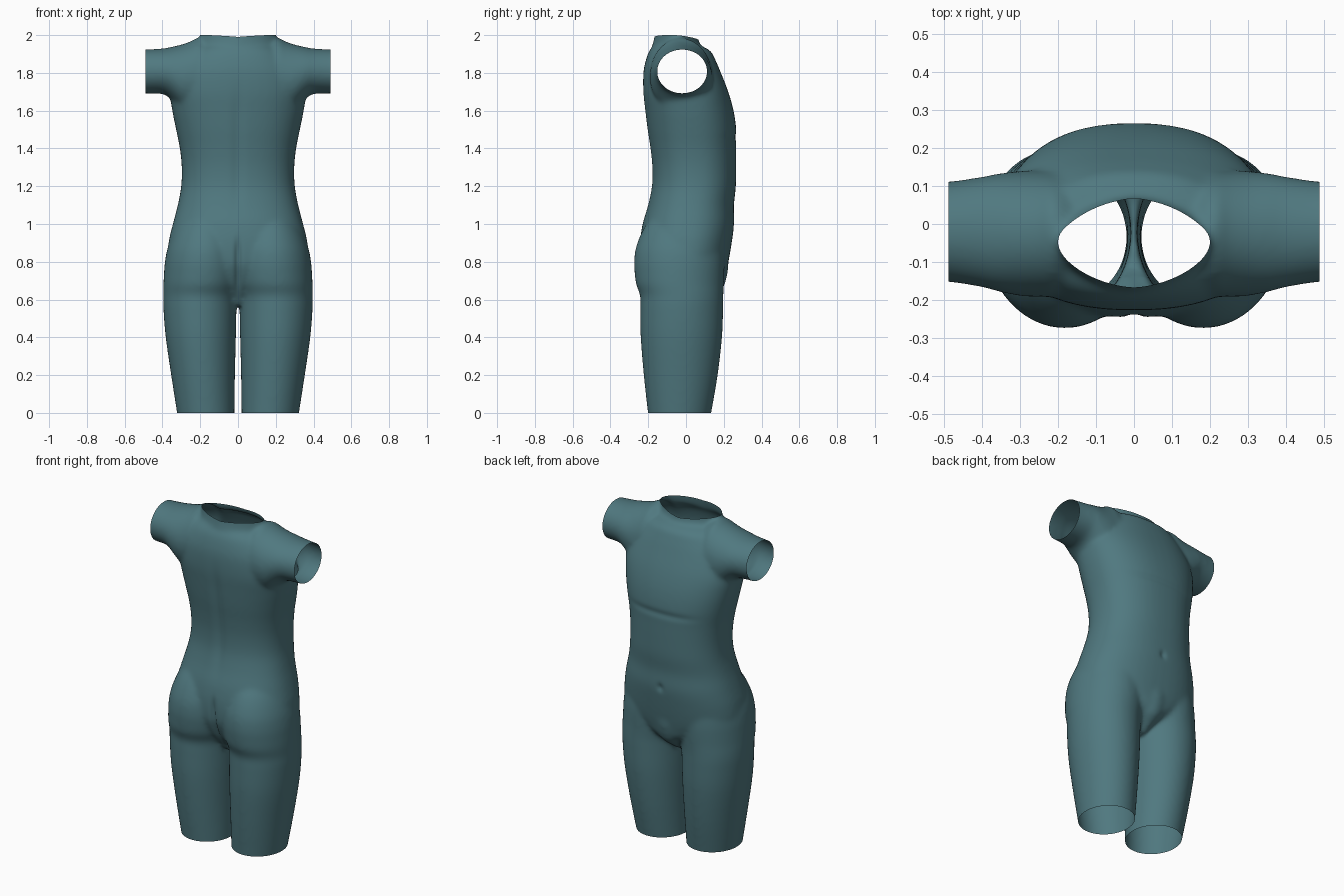
import bpy
import bmesh
from math import cos, sin, pi, exp
from mathutils import Vector

cube = bpy.data.objects.get("Cube")
if cube:
    bpy.data.objects.remove(cube)

teal = bpy.data.materials.new("muted teal")
teal.use_nodes = True
colour = (0.08, 0.19, 0.215, 1)
teal.diffuse_color = colour
teal.node_tree.nodes["Principled BSDF"].inputs["Base Color"].default_value = colour

SIDES = 48
STEPS = 4
solid = bmesh.new()


def soft(value, power):
    return (abs(value) ** (2 / power)) * (1 if value >= 0 else -1)


def flowing(rings):
    """Extra rings on a smooth curve through the given ones."""
    rows = [Vector(r) for r in rings]
    rows = [rows[0]] + rows + [rows[-1]]
    result = []
    for p, q, r, s in zip(rows, rows[1:], rows[2:], rows[3:]):
        for k in range(STEPS):
            t = k / STEPS
            result.append(q + (r - p) * (t / 2) + (p * 2 - q * 5 + r * 4 - s) * (t * t / 2)
                          + (q * 3 - p - r * 3 + s) * (t ** 3 / 2))
    return result + [rows[-1]]


def loft(rings, place, power):
    """Closed tube through rings of (position, low a, high a, low b, high b)."""
    loops = []
    for pos, a0, a1, b0, b1 in flowing(rings):
        loop = []
        for i in range(SIDES):
            t = 2 * pi * i / SIDES
            a = (a0 + a1) / 2 + (a1 - a0) / 2 * soft(cos(t), power)
            b = (b0 + b1) / 2 + (b1 - b0) / 2 * soft(sin(t), power)
            loop.append(solid.verts.new(place(pos, a, b)))
        loops.append(loop)
    for low, high in zip(loops, loops[1:]):
        for i in range(SIDES):
            j = (i + 1) % SIDES
            solid.faces.new((low[i], low[j], high[j], high[i]))
    solid.faces.new(loops[0][::-1])
    solid.faces.new(loops[-1])


def upright(rings, power):
    """Centred loft of (height, half width, rear y, front y)."""
    loft([(z, -w, w, y0, y1) for z, w, y0, y1 in rings], lambda p, a, b: (a, b, p), power)


# Torso, filling the hips down to the crotch
upright([
    (0.57, 0.03, -0.12, 0.09), (0.62, 0.07, -0.15, 0.15), (0.68, 0.18, -0.195, 0.198),
    (0.74, 0.31, -0.225, 0.213), (0.8, 0.37, -0.243, 0.225), (0.9, 0.368, -0.245, 0.242),
    (1.0, 0.345, -0.23, 0.255), (1.1, 0.319, -0.202, 0.254), (1.2, 0.301, -0.182, 0.264),
    (1.3, 0.298, -0.18, 0.266), (1.4, 0.308, -0.19, 0.266), (1.5, 0.328, -0.205, 0.266),
    (1.6, 0.348, -0.217, 0.252), (1.7, 0.36, -0.227, 0.224), (1.8, 0.335, -0.226, 0.185),
    (1.87, 0.29, -0.212, 0.155), (1.92, 0.24, -0.192, 0.125), (1.955, 0.17, -0.16, 0.05),
], 2.3)

# Neck collar
upright([
    (1.86, 0.25, -0.19, 0.12), (1.93, 0.225, -0.182, 0.085),
    (1.97, 0.207, -0.172, 0.068), (2.01, 0.2, -0.165, 0.062), (2.1, 0.195, -0.16, 0.06),
], 1.7)

# Thighs with buttocks: height, inner x, outer x, rear y, front y
thigh = [
    (-0.06, 0.02, 0.312, -0.195, 0.122), (0, 0.019, 0.323, -0.202, 0.134),
    (0.2, 0.016, 0.354, -0.224, 0.168), (0.4, 0.011, 0.383, -0.24, 0.191),
    (0.55, 0.008, 0.395, -0.242, 0.197), (0.62, 0.004, 0.396, -0.243, 0.198),
    (0.68, -0.012, 0.395, -0.264, 0.2), (0.74, -0.022, 0.392, -0.272, 0.203),
    (0.8, -0.024, 0.387, -0.275, 0.204), (0.88, -0.018, 0.371, -0.264, 0.198),
    (0.98, 0.01, 0.33, -0.222, 0.17), (1.08, 0.06, 0.26, -0.15, 0.1),
]
# Sleeves: distance out, rear y, front y, bottom z, top z
sleeve = [
    (0.1, -0.17, 0.1, 1.57, 1.93), (0.2, -0.19, 0.135, 1.58, 1.985),
    (0.25, -0.192, 0.14, 1.59, 1.967), (0.3, -0.19, 0.14, 1.605, 1.95),
    (0.36, -0.178, 0.133, 1.664, 1.936), (0.4, -0.167, 0.125, 1.688, 1.929),
    (0.49, -0.153, 0.112, 1.691, 1.924), (0.56, -0.15, 0.11, 1.692, 1.923),
]
for side in (1, -1):
    loft(thigh, lambda p, a, b: (side * a, b, p), 2.0)
    loft(sleeve, lambda p, a, b: (side * p, a, b), 2.0)

# Pelvis swell
upright([
    (0.6, 0.02, 0.05, 0.13), (0.65, 0.07, 0.05, 0.19), (0.72, 0.1, 0.05, 0.216),
    (0.8, 0.1, 0.05, 0.224), (0.88, 0.04, 0.05, 0.2),
], 2.0)

bmesh.ops.recalc_face_normals(solid, faces=solid.faces)
mesh = bpy.data.meshes.new("torso_shell")
solid.to_mesh(mesh)
solid.free()
body = bpy.data.objects.new("torso_shell", mesh)
bpy.context.collection.objects.link(body)

# Fuse the parts and soften the joins
remesh = body.modifiers.new("fuse", "REMESH")
remesh.mode = "VOXEL"
remesh.voxel_size = 0.01
smooth = body.modifiers.new("soften", "SMOOTH")
smooth.factor = 0.5
smooth.iterations = 18
fused = bpy.data.meshes.new_from_object(
    body.evaluated_get(bpy.context.evaluated_depsgraph_get()))
body.modifiers.clear()
body.data = fused
bpy.data.meshes.remove(mesh)

bm = bmesh.new()
bm.from_mesh(fused)

# Spine furrow, buttock cleft, chest crease and navel
for v in bm.verts:
    x, y, z = v.co
    if y < -0.1:
        v.co.y += 0.008 * exp(-(x / 0.03) ** 2 - ((z - 1.4) / 0.3) ** 4)
        v.co.y += 0.02 * exp(-(x / 0.015) ** 2 - ((z - 0.78) / 0.13) ** 4)
    elif y > 0.1:
        v.co.y -= 0.01 * exp(-(x / 0.018) ** 2 - ((z - 1.0) / 0.022) ** 2)
        v.co.y -= 0.006 * exp(-(x / 0.2) ** 4 - ((z - 1.46) / 0.02) ** 2)


def cut(point, normal):
    """Trim everything on the normal's side, leaving an open edge."""
    bmesh.ops.bisect_plane(bm, geom=bm.verts[:] + bm.edges[:] + bm.faces[:],
                           plane_co=point, plane_no=normal, clear_outer=True)


# Open leg, sleeve and neck holes on one half, then mirror it
cut((0, 0, 0), (-1, 0, 0))
cut((0, 0, 0), (0, 0, -1))
cut((0.49, 0, 0), (1, 0, 0))
cut((0, -0.06, 1.983), Vector((-0.085, 0.07, 1)).normalized())
bm.to_mesh(fused)
bm.free()
mirror = body.modifiers.new("other half", "MIRROR")
mirror.merge_threshold = 0.002

fused.materials.clear()
fused.materials.append(teal)
fused.shade_smooth()
